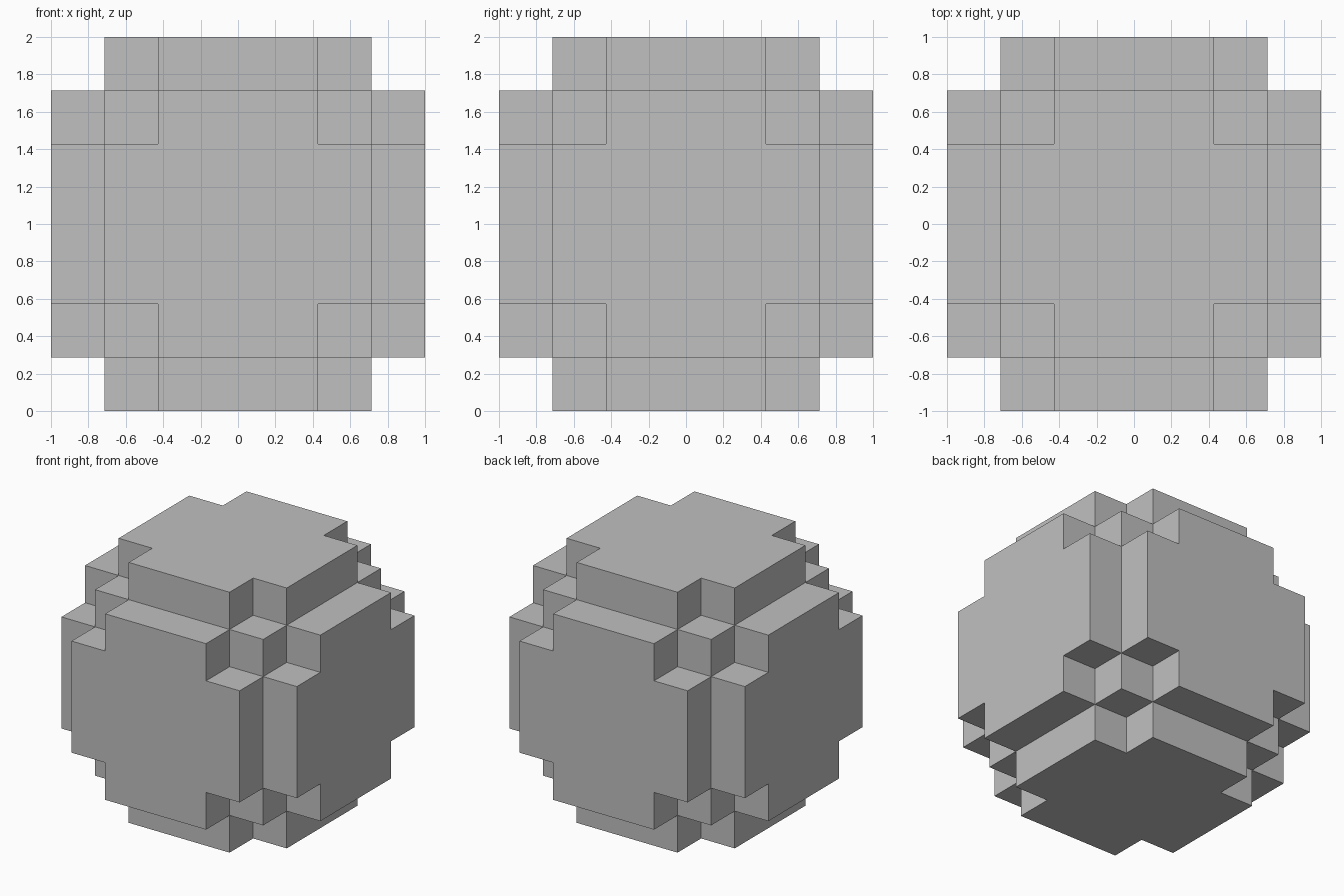
import bpy, bmesh
from itertools import product
from mathutils import Vector

default = bpy.data.objects.get("Cube")
if default:
    bpy.data.objects.remove(default, do_unlink=True)

# Single plain grey
grey = bpy.data.materials.new("light grey")
grey.use_nodes = True
colour = (0.53, 0.53, 0.53, 1)
grey.diffuse_color = colour
grey.node_tree.nodes["Principled BSDF"].inputs["Base Color"].default_value = colour

CELLS = 7
STEP = 2 / CELLS
HALF = CELLS // 2
RADIUS_SQ = 14  # cells no further than this from the middle are solid
LIFT = Vector((0, 0, 1))


def solid(cell):
    return Vector(cell).length_squared < RADIUS_SQ + 0.5


# Blocky ball: one square face wherever a solid cell meets empty space
bm = bmesh.new()
for cell in product(range(-HALF, HALF + 1), repeat=3):
    if not solid(cell):
        continue
    centre = Vector(cell)
    for axis, sign in product(range(3), (-1, 1)):
        normal, u, v = Vector(), Vector(), Vector()
        normal[axis] = sign
        if solid(centre + normal):
            continue
        u[(axis + 1) % 3] = 0.5
        v[(axis + 2) % 3] = 0.5 * sign
        middle = centre + normal / 2
        corners = (middle - u - v, middle + u - v, middle + u + v, middle - u + v)
        bm.faces.new([bm.verts.new(c * STEP + LIFT) for c in corners])

# Weld the squares and merge coplanar ones into clean flat faces
bmesh.ops.remove_doubles(bm, verts=bm.verts, dist=0.001)
bmesh.ops.dissolve_limit(bm, angle_limit=0.01, verts=bm.verts, edges=bm.edges)
bm.normal_update()

mesh = bpy.data.meshes.new("blocky_ball")
bm.to_mesh(mesh)
bm.free()
mesh.materials.append(grey)
ball = bpy.data.objects.new("blocky_ball", mesh)
bpy.context.collection.objects.link(ball)
